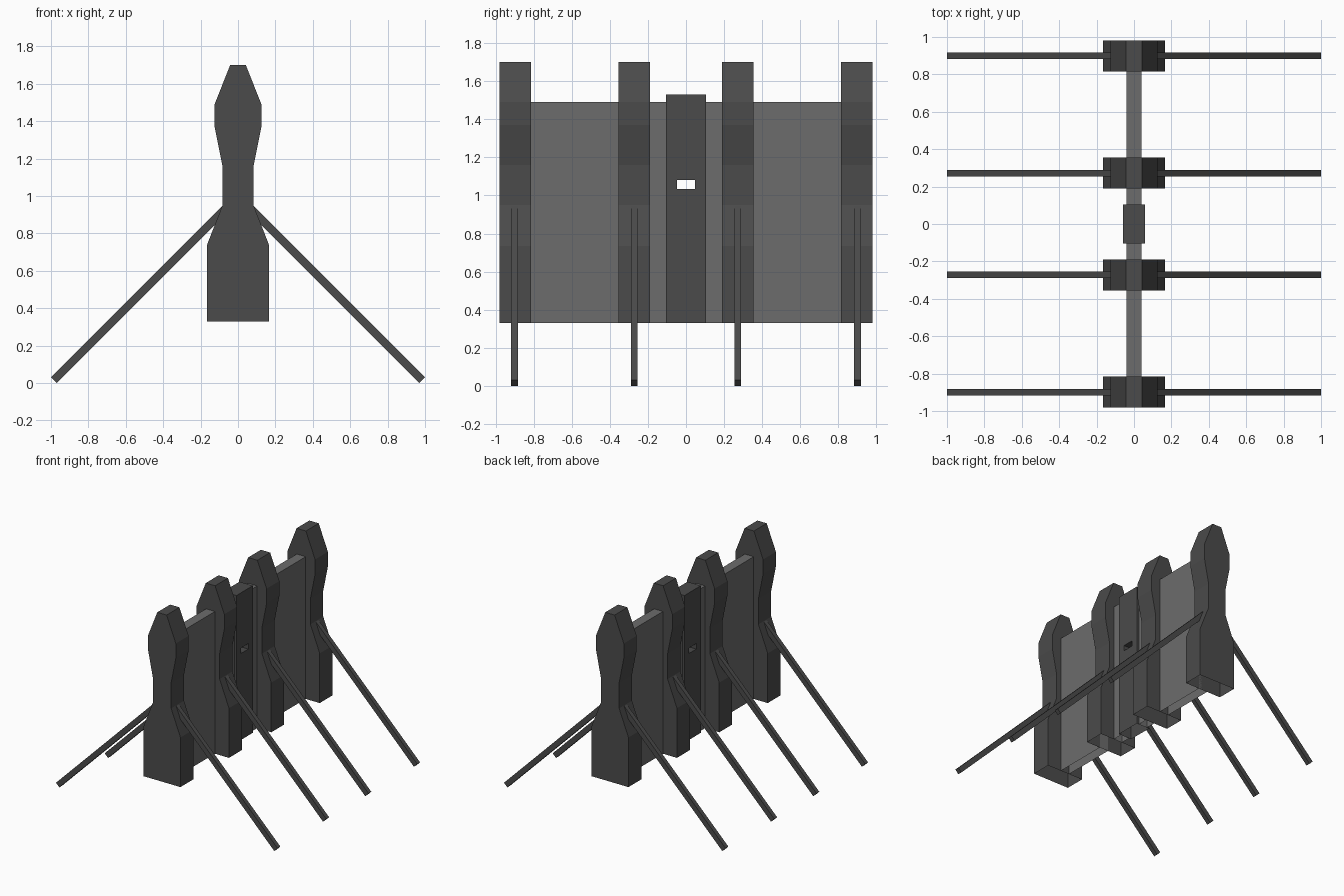
import bpy, bmesh, math

if "Cube" in bpy.data.objects:
    bpy.data.objects.remove(bpy.data.objects["Cube"])


def material(name, value):
    m = bpy.data.materials.new(name)
    m.diffuse_color = (value, value, value, 1)
    m.use_nodes = True
    m.node_tree.nodes["Principled BSDF"].inputs["Base Color"].default_value = m.diffuse_color
    return m


DARK = material("dark grey", 0.07)
LIGHT = material("mid grey", 0.15)


def add(name, bm, mat):
    bmesh.ops.recalc_face_normals(bm, faces=bm.faces)
    mesh = bpy.data.meshes.new(name)
    bm.to_mesh(mesh)
    bm.free()
    ob = bpy.data.objects.new(name, mesh)
    bpy.context.collection.objects.link(ob)
    mesh.materials.append(mat)
    return ob


def extrude(name, outline, y0, y1, mat, open_bottom=False):
    """Extrude an x-z outline along y, optionally leaving the underside open."""
    bm = bmesh.new()
    face = bm.faces.new([bm.verts.new((x, y0, z)) for x, z in outline])
    ext = bmesh.ops.extrude_face_region(bm, geom=[face], use_keep_orig=True)
    for v in ext["geom"]:
        if isinstance(v, bmesh.types.BMVert):
            v.co.y = y1
    bmesh.ops.recalc_face_normals(bm, faces=bm.faces)
    ob_faces = [f for f in bm.faces if f.normal.z < -0.9]
    if open_bottom:
        bmesh.ops.delete(bm, geom=ob_faces, context="FACES_ONLY")
    return add(name, bm, mat)


def rect(w, z0, z1):
    return [(w, z0), (w, z1), (-w, z1), (-w, z0)]


BASE = 0.33

# Shaped posts, hollow underneath, each with a pair of diagonal legs
half = [(0.167, BASE), (0.167, 0.735), (0.083, 0.95), (0.083, 1.16),
        (0.125, 1.37), (0.125, 1.49), (0.042, 1.70)]
outline = half + [(-x, z) for x, z in reversed(half)]
for sy in (-1, 1):
    for label, y0, y1, leg_y in (("inner", 0.19, 0.355, 0.272),
                                 ("outer", 0.815, 0.98, 0.9)):
        extrude(f"{label}_post", outline, sy * y0, sy * y1, DARK, True)
        for sx in (-1, 1):
            leg = [(1.0, 0.03), (0.97, 0.0), (0.05, 0.92), (0.08, 0.95)]
            extrude(f"{label}_leg", [(sx * x, z) for x, z in leg],
                    sy * leg_y - 0.018, sy * leg_y + 0.018, DARK)

    # Flat panels between the posts
    extrude("outer_panel", rect(0.04, BASE, 1.49), sy * 0.355, sy * 0.815, LIGHT, True)
    extrude("inner_panel", rect(0.04, BASE, 1.49), sy * 0.105, sy * 0.19, LIGHT, True)

# Central block with a see-through slot
block = extrude("centre_block", rect(0.06, BASE, 1.53), -0.105, 0.105, DARK)
cutter = extrude("slot_cutter", rect(0.2, 1.035, 1.08), -0.047, 0.047, DARK)
mod = block.modifiers.new("slot", "BOOLEAN")
mod.object = cutter
mod.solver = "EXACT"
bpy.context.view_layer.objects.active = block
bpy.ops.object.modifier_apply(modifier="slot")
bpy.data.objects.remove(cutter)

# Open the underside of the block like the posts
bm = bmesh.new()
bm.from_mesh(block.data)
under = [f for f in bm.faces if f.calc_center_median().z < BASE + 0.01]
bmesh.ops.delete(bm, geom=under, context="FACES_ONLY")
bm.to_mesh(block.data)
bm.free()
